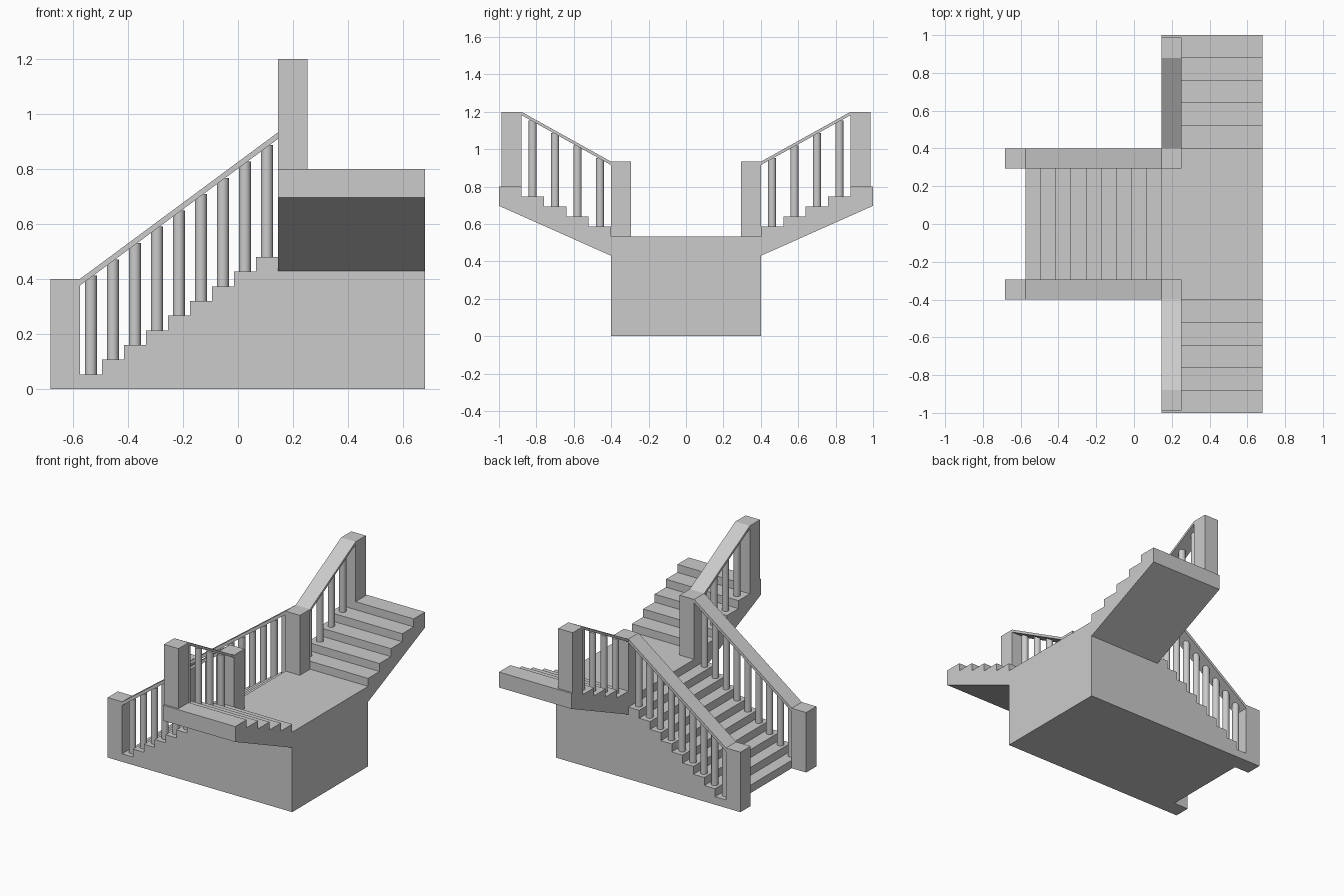
import bpy, bmesh, math
from mathutils import Vector

if "Cube" in bpy.data.objects:
    bpy.data.objects.remove(bpy.data.objects["Cube"])

stone = bpy.data.materials.new("plain grey")
stone.diffuse_color = (0.6, 0.6, 0.6, 1)
stone.use_nodes = True
stone.node_tree.nodes["Principled BSDF"].inputs["Base Color"].default_value = stone.diffuse_color

R = 0.16 / 3          # riser height
X0, X1, X2 = -0.575, 0.145, 0.68
POST = 0.107          # newel and rail width


def finish(name, bm):
    bmesh.ops.recalc_face_normals(bm, faces=bm.faces)
    me = bpy.data.meshes.new(name)
    bm.to_mesh(me)
    bm.free()
    me.materials.append(stone)
    ob = bpy.data.objects.new(name, me)
    bpy.context.collection.objects.link(ob)
    return ob


def extrude(name, pts, offset):
    """Closed 3D outline swept along an offset."""
    bm = bmesh.new()
    f = bm.faces.new([bm.verts.new(p) for p in pts])
    r = bmesh.ops.extrude_face_region(bm, geom=[f])
    bmesh.ops.translate(bm, vec=Vector(offset),
                        verts=[v for v in r["geom"] if isinstance(v, bmesh.types.BMVert)])
    return finish(name, bm)


def box(name, x0, x1, y0, y1, z0, z1):
    return extrude(name, [(x0, y0, z0), (x1, y0, z0), (x1, y1, z0), (x0, y1, z0)],
                   (0, 0, z1 - z0))


def baluster(name, x, y, z0, z1):
    bm = bmesh.new()
    bmesh.ops.create_cone(bm, cap_ends=True, segments=24, radius1=0.0215,
                          radius2=0.0215, depth=z1 - z0)
    bmesh.ops.translate(bm, vec=(x, y, (z0 + z1) / 2), verts=bm.verts)
    for f in bm.faces:
        f.smooth = len(f.verts) == 4
    for e in bm.edges:
        e.smooth = all(len(f.verts) == 4 for f in e.link_faces)
    finish(name, bm)


# Lower flight and landing in one stepped block
run = (X1 - X0) / 9
prof = [(X2, 0), (X0, 0)]
for i in range(9):
    prof += [(X0 + i * run, (i + 1) * R), (X0 + (i + 1) * run, (i + 1) * R)]
prof += [(X1, 10 * R), (X2, 10 * R)]
extrude("lower_flight_and_landing", [(x, -0.4, z) for x, z in prof], (0, 0.8, 0))

for s, side in ((1, "left"), (-1, "right")):
    # Upper flight with sloped underside
    prof = [(1.0, 0.697), (0.4, 0.43)]
    for i in range(5):
        z = (11 + i) * R
        prof += [(0.4 + i * 0.12, z), (0.4 + (i + 1) * 0.12, z)]
    prof.insert(2, (0.4, 10 * R))
    extrude(f"upper_flight_{side}", [(X1, s * y, z) for y, z in prof], (X2 - X1, 0, 0))

    # Newel posts
    ya, yb = sorted((s * (0.4 - POST), s * 0.4))
    box(f"bottom_newel_{side}", X0 - POST, X0, ya, yb, 0, 0.4)
    box(f"landing_newel_{side}", X1, X1 + POST, ya, yb, 10 * R, 0.933)
    yc, yd = sorted((s * 0.88, s * (0.88 + POST)))
    box(f"top_newel_{side}", X1, X1 + POST, yc, yd, 0.8, 1.2)

    # Handrails
    t = 0.024
    extrude(f"lower_rail_{side}", [(X0, ya, 0.4 - t), (X1, ya, 0.933 - t),
                                   (X1, ya, 0.933), (X0, ya, 0.4)], (0, POST, 0))
    t = 0.018
    extrude(f"upper_rail_{side}", [(X1, s * 0.4, 0.933 - t), (X1, s * 0.88, 1.2 - t),
                                   (X1, s * 0.88, 1.2), (X1, s * 0.4, 0.933)], (POST, 0, 0))

    # Balusters, one per tread, ending inside the rail
    for i in range(9):
        f = (i + 0.5) / 9
        baluster(f"lower_baluster_{side}_{i}", X0 + (i + 0.5) * run, (ya + yb) / 2,
                 (i + 1) * R, 0.4 + 0.533 * f - 0.017)
    for i in range(4):
        f = (i + 0.5) / 4
        baluster(f"upper_baluster_{side}_{i}", X1 + POST / 2, s * (0.46 + 0.12 * i),
                 (11 + i) * R, 0.933 + 0.267 * f - 0.014)
